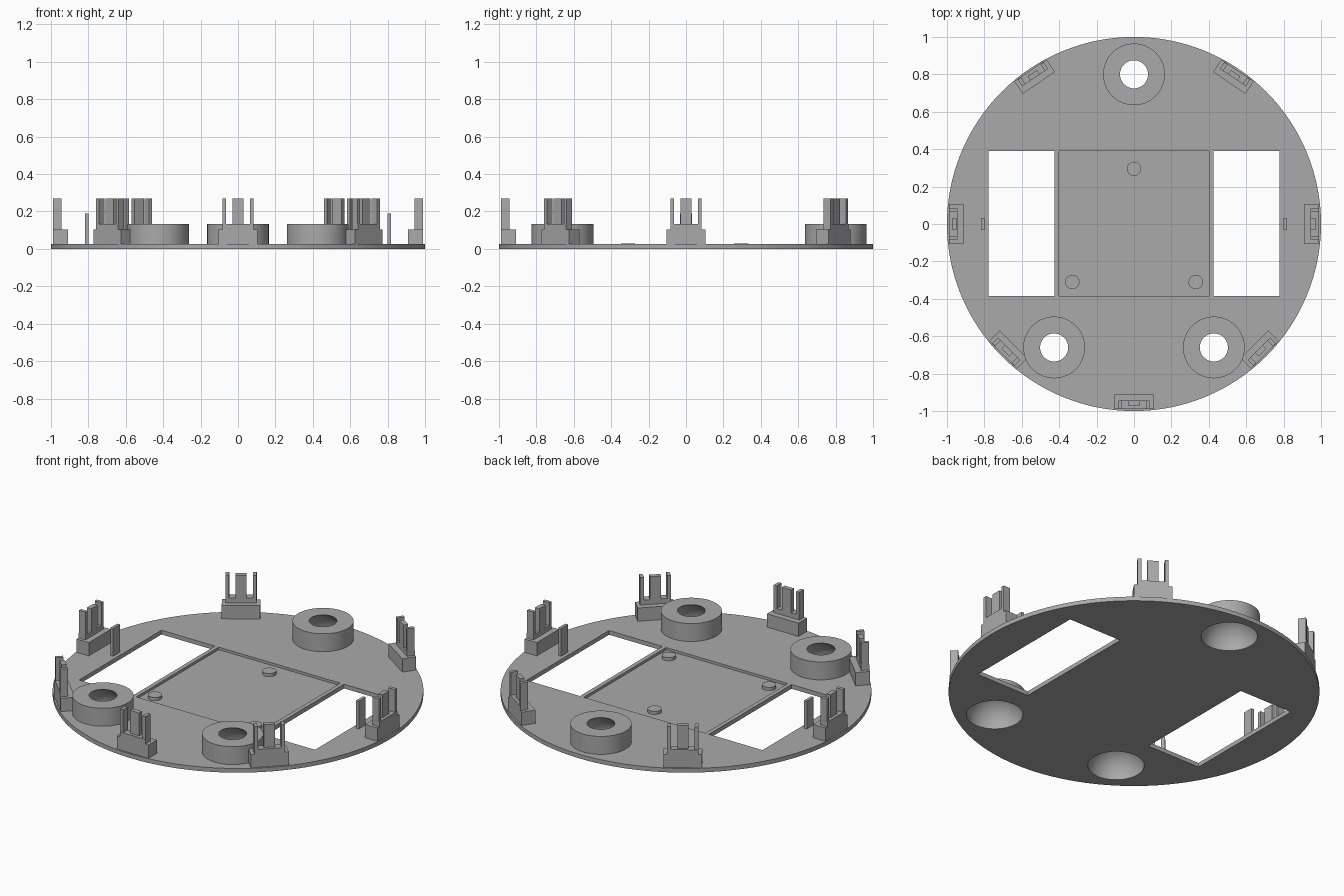
import bpy
import math
from mathutils import Matrix, Vector

cube = bpy.data.objects.get("Cube")
if cube:
    bpy.data.objects.remove(cube, do_unlink=True)

grey = bpy.data.materials.new("plain grey")
grey.use_nodes = True
colour = (0.40, 0.40, 0.40, 1)
grey.diffuse_color = colour
grey.node_tree.nodes["Principled BSDF"].inputs["Base Color"].default_value = colour


def finish(name):
    ob = bpy.context.object
    ob.name = name
    ob.data.materials.append(grey)
    return ob


def box(name, x, y, z, angle=0):
    """Box from three (low, high) ranges, turned about the z axis."""
    bpy.ops.mesh.primitive_cube_add(size=1)
    ob = finish(name)
    size = [b - a for a, b in (x, y, z)]
    centre = Vector([(a + b) / 2 for a, b in (x, y, z)])
    ob.data.transform(Matrix.Rotation(angle, 4, "Z") @ Matrix.Translation(centre)
                      @ Matrix.Diagonal((*size, 1)))
    return ob


def cylinder(name, centre, radius, low, high, sides=64):
    bpy.ops.mesh.primitive_cylinder_add(
        vertices=sides, radius=radius, depth=high - low,
        location=(*centre, (low + high) / 2))
    return finish(name)


def cut(ob, cutters):
    for cutter in cutters:
        mod = ob.modifiers.new("cut", "BOOLEAN")
        mod.operation = "DIFFERENCE"
        mod.solver = "EXACT"
        mod.object = cutter
        bpy.context.view_layer.objects.active = ob
        bpy.ops.object.modifier_apply(modifier=mod.name)


def smooth(ob):
    bpy.ops.object.select_all(action="DESELECT")
    ob.select_set(True)
    bpy.context.view_layer.objects.active = ob
    bpy.ops.object.shade_smooth_by_angle(angle=math.radians(30))


TOP = 0.025
FLOOR = 0.01
WINDOW_Y = (-0.385, 0.39)
SOCKETS = {"back": (0, 0.8), "left": (0.427, -0.66), "right": (-0.427, -0.66)}

# Ball sockets: raised rings hollowed by a sphere
balls = []
for side, centre in SOCKETS.items():
    bpy.ops.mesh.primitive_uv_sphere_add(segments=64, ring_count=32, radius=0.152,
                                         location=(*centre, 0))
    ball = finish("socket_cutter")
    ball.hide_render = True
    balls.append(ball)
    ring = cylinder(side + "_ball_socket", centre, 0.165, TOP, 0.132)
    cut(ring, [ball])
    smooth(ring)

# Round base plate with two windows and a shallow square recess
plate = cylinder("base_plate", (0, 0), 1, 0, TOP, 128)
openings = [
    box("window_cutter", (0.425, 0.777), WINDOW_Y, (-0.1, 0.1)),
    box("window_cutter", (-0.777, -0.425), WINDOW_Y, (-0.1, 0.1)),
    box("recess_cutter", (-0.4, 0.4), WINDOW_Y, (FLOOR, 0.1)),
]
cut(plate, openings + balls)
smooth(plate)
for cutter in openings + balls:
    bpy.data.objects.remove(cutter, do_unlink=True)

# Locating pins in the recess
for i, centre in enumerate([(0, 0.295), (0.33, -0.31), (-0.33, -0.31)]):
    smooth(cylinder(f"locating_pin_{i}", centre, 0.038, FLOOR, 0.029, 32))

# Small tabs beside the windows
for side, sign in (("left", 1), ("right", -1)):
    x = sorted((sign * 0.8, sign * 0.818))
    box(side + "_window_tab", x, (-0.032, 0.032), (TOP, 0.19))

# Sensor clips around the rim: foot, step, two side prongs and a middle prong
for i, degrees in enumerate((0, 56, 124, 180, 225, 270, 315)):
    a = math.radians(degrees)
    box(f"clip_foot_{i}", (0.91, 0.99), (-0.104, 0.104), (TOP, 0.104), a)
    box(f"clip_step_{i}", (0.945, 0.99), (-0.084, 0.084), (0.104, 0.132), a)
    for sign in (-1, 1):
        y = sorted((sign * 0.064, sign * 0.084))
        box(f"clip_side_prong_{i}", (0.945, 0.988), y, (0.132, 0.268), a)
    box(f"clip_middle_prong_{i}", (0.945, 0.972), (-0.03, 0.03), (0.132, 0.268), a)
